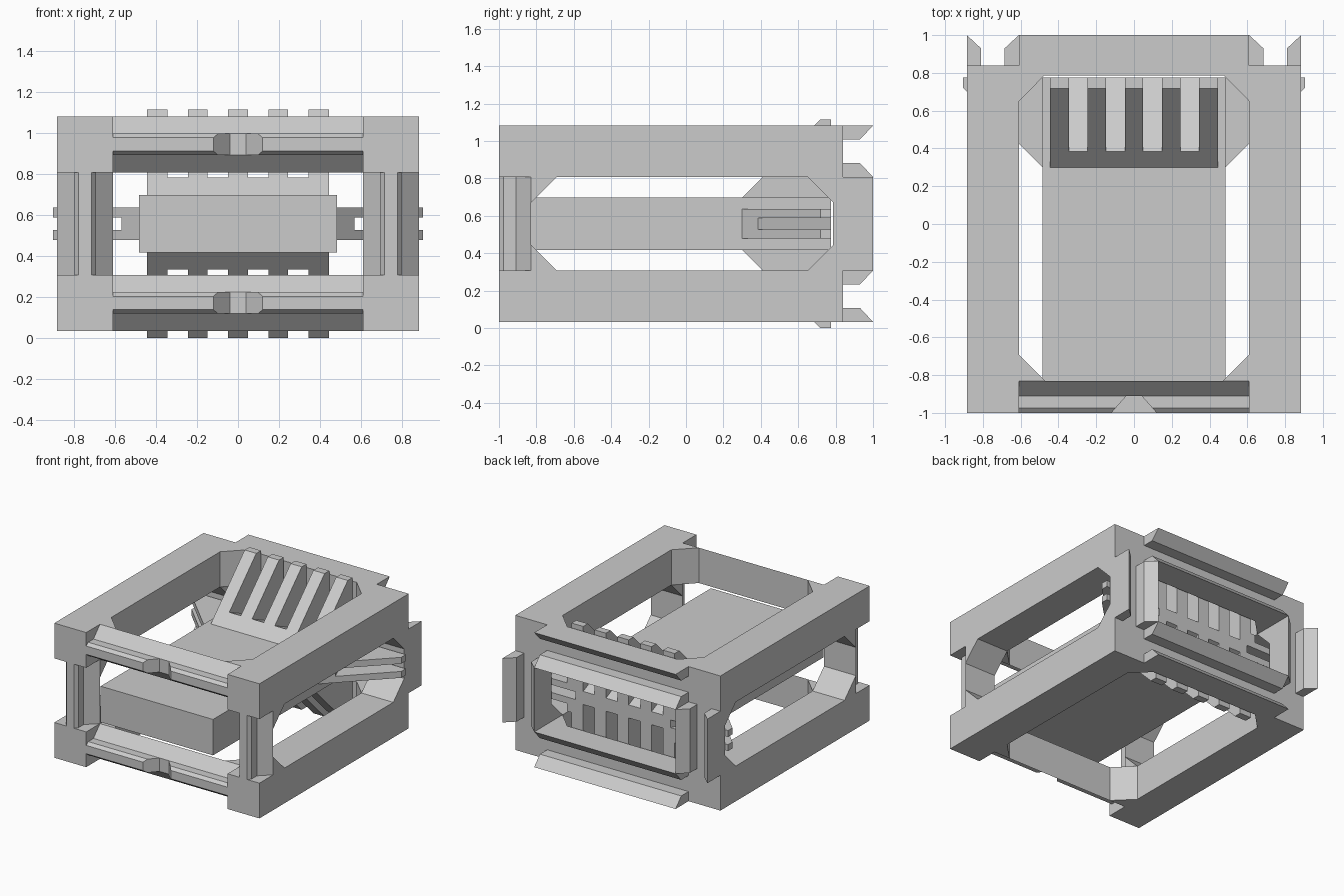
import bpy, bmesh
from mathutils import Vector

cube = bpy.data.objects.get("Cube")
if cube:
    bpy.data.objects.remove(cube, do_unlink=True)

grey = bpy.data.materials.new("light grey")
grey.use_nodes = True
grey.diffuse_color = (0.6, 0.6, 0.6, 1)
grey.node_tree.nodes["Principled BSDF"].inputs["Base Color"].default_value = (0.6, 0.6, 0.6, 1)

MID = 0.5575            # height of the centre line
FRONT, END, TIP = -1.0, 0.84, 1.0
THICK = 0.275           # beam thickness


def prism(bm, points, place, low, high):
    """Extrude a flat outline from low to high; place maps (u, v, w) to space."""
    rings = [[bm.verts.new(place(u, v, w)) for u, v in points] for w in (low, high)]
    bm.faces.new(rings[0])
    bm.faces.new(rings[1])
    n = len(points)
    for i in range(n):
        j = (i + 1) % n
        bm.faces.new((rings[0][i], rings[0][j], rings[1][j], rings[1][i]))


def make(name, parts, cutter=False):
    bm = bmesh.new()
    for part in parts:
        prism(bm, *part)
    bmesh.ops.recalc_face_normals(bm, faces=bm.faces)
    mesh = bpy.data.meshes.new(name)
    bm.to_mesh(mesh)
    bm.free()
    mesh.materials.append(grey)
    ob = bpy.data.objects.new(name, mesh)
    bpy.context.scene.collection.objects.link(ob)
    if cutter:
        ob.hide_render = True
        ob.display_type = 'WIRE'
        ob.hide_set(True)
    return ob


def cut(ob, cutter):
    mod = ob.modifiers.new("cut", 'BOOLEAN')
    mod.operation = 'DIFFERENCE'
    mod.solver = 'EXACT'
    mod.object = cutter


def rect(u0, u1, v0, v1):
    return [(u0, v0), (u1, v0), (u1, v1), (u0, v1)]


def flat(x, y, z):
    return Vector((x, y, MID + z))


def side_frame(vertical, sign):
    """Map (outward, along y, across) for the top, bottom, left or right side."""
    if vertical:
        return lambda r, y, t: Vector((t, y, MID + sign * r))
    return lambda r, y, t: Vector((sign * r, y, MID + t))


HALF_X, HALF_Z = 0.61, 0.25       # opening half sizes
BODY_X, BODY_Z = 0.485, 0.14      # central block half sizes

# Long corner beams
for sx, side in ((1, "left"), (-1, "right")):
    for sz, level in ((1, "upper"), (-1, "lower")):
        outline = rect(sx * HALF_X, sx * (HALF_X + THICK), FRONT, END)
        make(f"{level}_{side}_beam", [(outline, flat, sz * HALF_Z, sz * (HALF_Z + THICK))])

# Central block
body = make("central_block", [(rect(-BODY_X, BODY_X, FRONT, 0.775), flat, -BODY_Z, BODY_Z)])

# Wedge notch for the upper and lower front bars
notch = make("notch_cutter",
             [([(-0.129, -1.01), (-0.04, -0.91), (0.04, -0.91), (0.129, -1.01)], flat, -1, 1)],
             cutter=True)

sides = (("top", True, 1), ("bottom", True, -1), ("left", False, 1), ("right", False, -1))
for name, vertical, sign in sides:
    place = side_frame(vertical, sign)
    inner, half = (HALF_Z, HALF_X) if vertical else (HALF_X, HALF_Z)
    outer = inner + THICK
    base, width = (BODY_Z, 0.445) if vertical else (BODY_X, 0.08)

    # Front tongue bar with sloped shoulders
    half_profile = [(0, -0.83), (0.085, -0.91), (0.085, -0.975), (0.105, FRONT)]
    profile = half_profile + [(THICK - u, y) for u, y in reversed(half_profile)]
    bar = make(f"{name}_front_bar", [([(inner + u, y) for u, y in profile], place, -half, half)])
    if vertical:
        cut(bar, notch)

    # Back bar with two dovetail lips
    lip = [(0, END - 0.01), (0, TIP), (0.075, 0.93), (0.075, END - 0.01)]
    make(f"{name}_back_bar", [(rect(inner, outer, 0.785, END), place, -half, half)])
    make(f"{name}_back_lips", [
        ([(inner + u, y) for u, y in lip], place, -half, half),
        ([(outer - u, y) for u, y in lip], place, -half, half)])

    # Corner gussets inside the opening
    across = lambda t, y, r, p=place: p(r, y, t)
    gussets = []
    for s in (1, -1):
        for edge, length in ((-0.83, 0.14), (0.785, -0.135)):
            tri = [(s * half, edge), (s * half, edge + length),
                   (s * (half - abs(length)), edge)]
            gussets.append((tri, across, inner, outer))
    make(f"{name}_gussets", gussets)

    # Flared comb and its slots
    rise = 0.4175 if vertical else 0.42
    wedge = [(base, 0.3), (base + rise, 0.3 + rise), (base + rise, 0.775), (base, 0.775)]
    comb = make(f"{name}_comb", [(wedge, place, -width, width)])
    floor = 0.04 if vertical else 0.4
    slot = [(base + 0.085, 0.385), (base + 0.6, 0.385), (base + 0.6, 0.8), (floor, 0.8)]
    centres, gap = ((-0.295, -0.098, 0.098, 0.295), 0.05) if vertical else ((0,), 0.03)
    slots = make(f"{name}_slot_cutter",
                 [(slot, place, c - gap, c + gap) for c in centres], cutter=True)
    cut(comb, slots)
    cut(body, slots)
